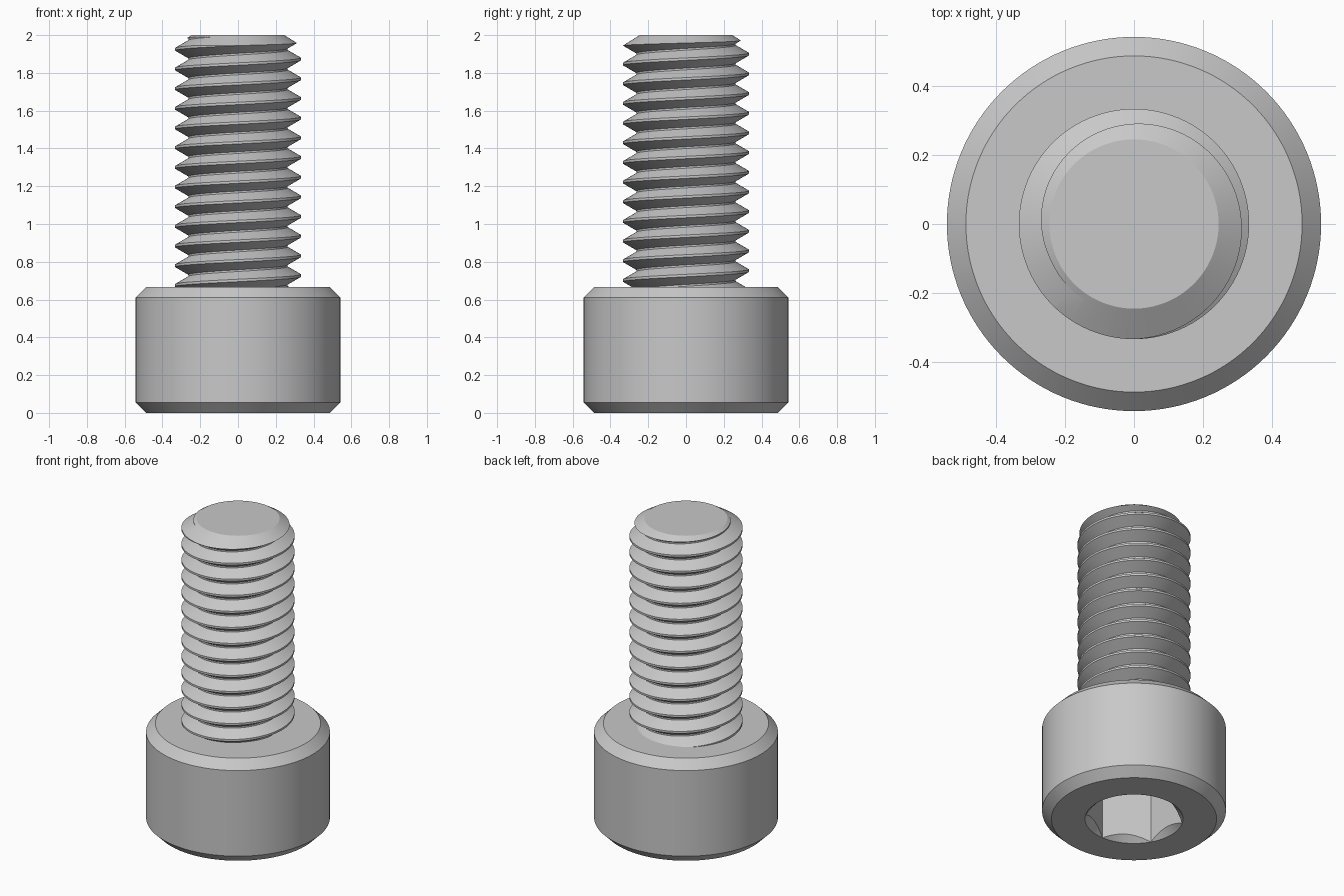
import bpy
import bmesh
from math import cos, sin, pi, tau, radians

if "Cube" in bpy.data.objects:
    bpy.data.objects.remove(bpy.data.objects["Cube"])

# Sizes
HEAD_R, HEAD_H, BEVEL = 0.5417, 0.6667, 0.055
TOP = 2.0
CREST_R, ROOT_R, PITCH = 0.3333, 0.263, 0.10417
HEX_R, HEX_DEPTH = 0.2887, 0.333
TIP_R = 0.245

steel = bpy.data.materials.new("steel grey")
steel.use_nodes = True
grey = (0.58, 0.58, 0.58, 1)
steel.diffuse_color = grey
steel.node_tree.nodes["Principled BSDF"].inputs["Base Color"].default_value = grey


def make_object(name, bm):
    bmesh.ops.recalc_face_normals(bm, faces=bm.faces[:])
    mesh = bpy.data.meshes.new(name)
    bm.to_mesh(mesh)
    bm.free()
    mesh.materials.append(steel)
    obj = bpy.data.objects.new(name, mesh)
    bpy.context.collection.objects.link(obj)
    return obj


def lathe(name, profile, sides, turn=0.0):
    """Solid of rings (radius, z) with capped ends."""
    bm = bmesh.new()
    rings = [[bm.verts.new((r * cos(turn + tau * i / sides),
                            r * sin(turn + tau * i / sides), z))
              for i in range(sides)] for r, z in profile]
    for low, high in zip(rings, rings[1:]):
        for i in range(sides):
            k = (i + 1) % sides
            bm.faces.new((low[i], low[k], high[k], high[i]))
    bm.faces.new(rings[0])
    bm.faces.new(rings[-1])
    return make_object(name, bm)


def select_only(obj):
    bpy.ops.object.select_all(action="DESELECT")
    obj.select_set(True)
    bpy.context.view_layer.objects.active = obj


def boolean(obj, cutter, operation):
    cutter.hide_render = True
    mod = obj.modifiers.new("cut", "BOOLEAN")
    mod.operation = operation
    mod.solver = "EXACT"
    mod.object = cutter
    select_only(obj)
    bpy.ops.object.modifier_apply(modifier=mod.name)
    bpy.data.objects.remove(cutter)


def helical_rod(name, z_start, turns, sides):
    """Right-handed thread: the profile shifts by one pitch per turn."""
    bm = bmesh.new()
    crest, root = PITCH * 0.0625, PITCH * 0.455
    section = [(CREST_R, -crest), (CREST_R, crest),
               (ROOT_R, root), (ROOT_R, PITCH - root)]
    n = len(section)
    rows = n * turns
    grid = []
    for i in range(sides):
        a = tau * i / sides
        # the first column also holds the extra turn that closes the seam
        count = rows + n if i == 0 else rows
        column = []
        for j in range(count):
            r, dz = section[j % n]
            z = z_start + PITCH * (j // n + i / sides) + dz
            column.append(bm.verts.new((r * cos(a), r * sin(a), z)))
        grid.append(column)
    for i in range(sides):
        here = grid[i]
        after = grid[i + 1] if i + 1 < sides else grid[0][n:]
        for j in range(rows - 1):
            bm.faces.new((here[j], after[j], after[j + 1], here[j + 1]))
    # close both ends with fans around the axis
    middle = z_start + PITCH * turns / 2
    for z in (z_start + PITCH / 2, z_start + PITCH * (turns + 0.5)):
        pole = bm.verts.new((0, 0, z))
        rim = [e for e in bm.edges if e.is_boundary
               and (e.verts[0].co.z > middle) == (z > middle)]
        for e in rim:
            bm.faces.new((e.verts[0], e.verts[1], pole))
    return make_object(name, bm)


# Bevelled cylindrical head
head = lathe("head", [(HEAD_R - BEVEL, 0), (HEAD_R, BEVEL),
                      (HEAD_R, HEAD_H - BEVEL), (HEAD_R - BEVEL, HEAD_H)], 128)

# Hexagonal socket with a conical lead-in
boolean(head, lathe("hex_cutter", [(HEX_R, -0.1), (HEX_R, HEX_DEPTH)],
                    6, pi / 2), "DIFFERENCE")
boolean(head, lathe("lead_in_cutter", [(HEX_R + 0.1, -0.1), (HEX_R - 0.1, 0.1)],
                    128), "DIFFERENCE")

# Threaded shank, trimmed to length with a tapered tip
shank = helical_rod("threaded_shank", 1.873 - 14 * PITCH, 18, 96)
taper = 0.1
boolean(shank, lathe("tip_cutter", [(0.45, HEAD_H - 0.06), (0.45, TOP - 0.205 / 1.6),
                                    (TIP_R, TOP)], 96, pi / 96), "INTERSECT")

for part in (head, shank):
    select_only(part)
    bpy.ops.object.shade_smooth_by_angle(angle=radians(25))
